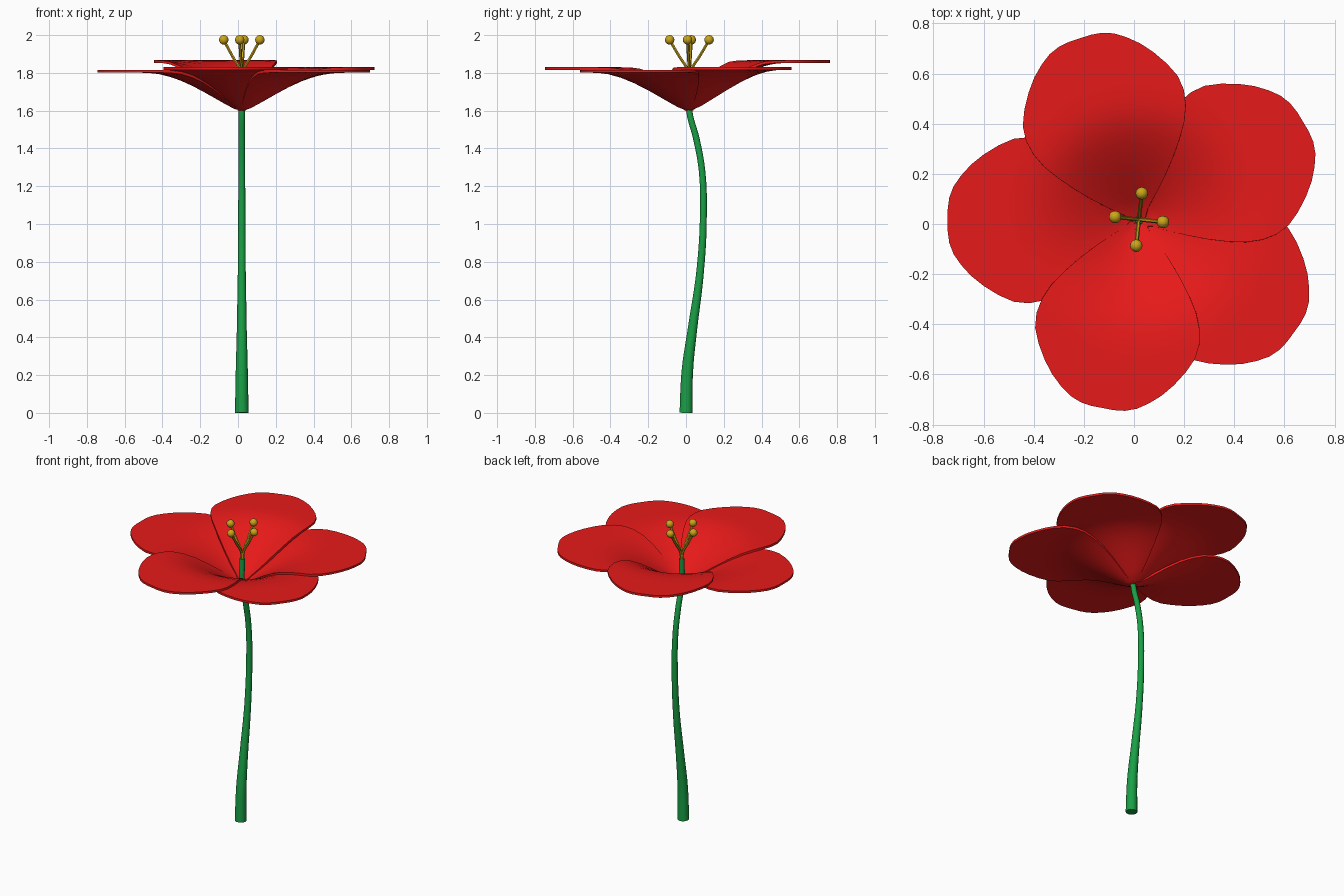
import bpy, math
from mathutils import Vector

if "Cube" in bpy.data.objects:
    bpy.data.objects.remove(bpy.data.objects["Cube"])

CX, CY = 0.02, 0.015


def material(name, rgb):
    m = bpy.data.materials.new(name)
    m.diffuse_color = (*rgb, 1)
    m.use_nodes = True
    m.node_tree.nodes["Principled BSDF"].inputs["Base Color"].default_value = m.diffuse_color
    return m


RED = material("petal_red", (0.8, 0.01, 0.01))
GREEN = material("stem_green", (0.01, 0.35, 0.06))
GOLD = material("stamen_gold", (0.6, 0.38, 0.01))


def finish(ob, mat, angle=40):
    bpy.ops.object.select_all(action='DESELECT')
    ob.select_set(True)
    bpy.context.view_layer.objects.active = ob
    ob.data.materials.append(mat)
    bpy.ops.object.shade_smooth_by_angle(angle=math.radians(angle))


# Tapered tube through (x, y, z, radius) points
def tube(name, pts, mat, sides):
    cu = bpy.data.curves.new(name, 'CURVE')
    cu.dimensions = '3D'
    cu.bevel_depth = 1.0
    cu.bevel_resolution = sides // 4 - 1
    cu.resolution_u = 5
    cu.use_fill_caps = True
    sp = cu.splines.new('BEZIER')
    sp.bezier_points.add(len(pts) - 1)
    for b, (x, y, z, r) in zip(sp.bezier_points, pts):
        b.co = (x, y, z)
        b.radius = r
        b.handle_left_type = b.handle_right_type = 'AUTO'
    ob = bpy.data.objects.new(name, cu)
    bpy.context.collection.objects.link(ob)
    bpy.ops.object.select_all(action='DESELECT')
    ob.select_set(True)
    bpy.context.view_layer.objects.active = ob
    bpy.ops.object.convert(target='MESH')
    finish(bpy.context.object, mat)


# Curved stem, running up into the flower
tube("stem", [(CX, 0, 0, .036), (CX, .007, .22, .032), (CX, .035, .45, .026),
              (CX, .075, .75, .021), (CX, .092, 1.05, .019), (CX, .085, 1.28, .018),
              (CX, .055, 1.45, .018), (CX, .017, 1.6, .017), (CX, .017, 1.77, .017)],
     GREEN, 16)

# Petal outline: (distance from centre, half width)
OUTLINE = [(-.012, .022), (.04, .055), (.09, .108), (.14, .157), (.2, .21), (.26, .256),
           (.32, .295), (.38, .32), (.44, .331), (.5, .325), (.56, .299), (.62, .262),
           (.67, .222), (.71, .178), (.74, .135), (.757, .09), (.763, .045)]
COLS = 12


# Petal: strip of the shared bowl shape, raised a little by its layer
def petal(name, angle, lift):
    ca, sa = math.cos(math.radians(angle)), math.sin(math.radians(angle))
    verts, faces = [], []
    for u, w in OUTLINE:
        for j in range(COLS + 1):
            p = w * (2 * j / COLS - 1)
            r = math.hypot(u, p)
            t = min(r / .52, 1)
            z = 1.593 + .208 * math.sin(t * math.pi / 2) ** 1.2
            z += lift * min(1, r / .4)
            verts.append((CX + u * ca - p * sa, CY + u * sa + p * ca, z))
    n = COLS + 1
    for i in range(len(OUTLINE) - 1):
        for j in range(COLS):
            a = i * n + j
            faces.append((a, a + n, a + n + 1, a + 1))
    me = bpy.data.meshes.new(name)
    me.from_pydata(verts, [], faces)
    ob = bpy.data.objects.new(name, me)
    bpy.context.collection.objects.link(ob)
    mod = ob.modifiers.new("thickness", 'SOLIDIFY')
    mod.thickness = .014
    mod.offset = 1
    bpy.context.view_layer.objects.active = ob
    bpy.ops.object.modifier_apply(modifier=mod.name)
    finish(ob, RED)


petal("petal_left", 180, 0)
petal("petal_front_right", -36, 0)
petal("petal_back_right", 31, .015)
petal("petal_front", 259, .015)
petal("petal_back", 108, .052)

# Four stamens: bent filament with a round anther
for k in range(4):
    a = math.radians(-6 + 90 * k)
    R = .105 if k % 2 else .096
    tip = Vector((CX + R * math.cos(a), .018 + R * math.sin(a), 1.975))

    def at(f, z, r):
        return (CX + f * R * math.cos(a), .018 + f * R * math.sin(a), z, r)

    tube(f"filament_{k + 1}", [at(.03, 1.75, .008), at(.12, 1.82, .008),
                               at(.5, 1.885, .008), at(.97, 1.968, .008)], GOLD, 8)
    bpy.ops.mesh.primitive_uv_sphere_add(segments=12, ring_count=8, radius=.025, location=tip)
    ob = bpy.context.object
    ob.name = f"anther_{k + 1}"
    finish(ob, GOLD)
